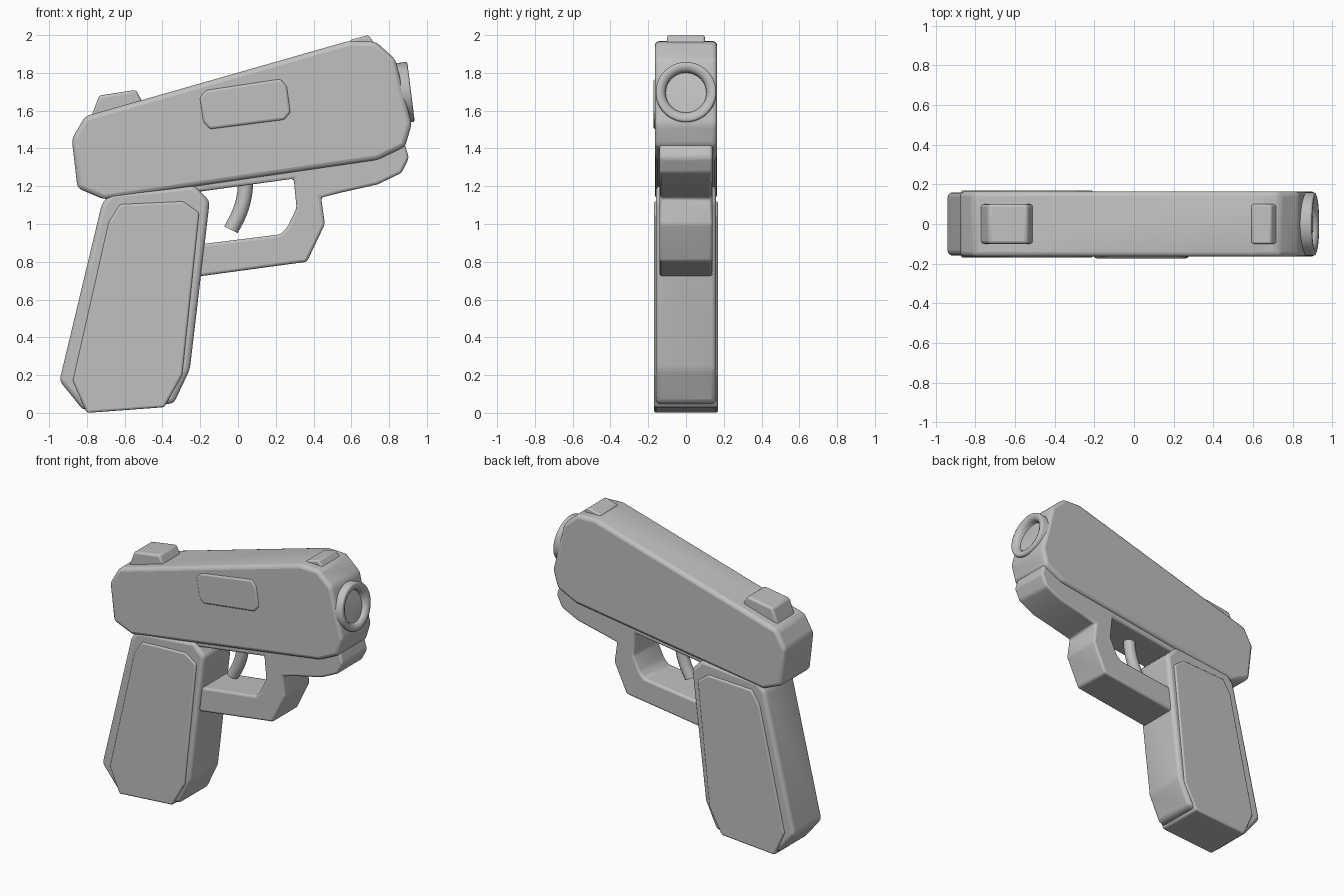
import bpy, bmesh, math

if "Cube" in bpy.data.objects:
    bpy.data.objects.remove(bpy.data.objects["Cube"])

grey = bpy.data.materials.new("plain_grey")
grey.use_nodes = True
colour = (0.53, 0.53, 0.53, 1)
grey.diffuse_color = colour
grey.node_tree.nodes["Principled BSDF"].inputs["Base Color"].default_value = colour


def add_object(name, bm):
    bmesh.ops.recalc_face_normals(bm, faces=bm.faces)
    mesh = bpy.data.meshes.new(name)
    bm.to_mesh(mesh)
    bm.free()
    mesh.materials.append(grey)
    obj = bpy.data.objects.new(name, mesh)
    bpy.context.collection.objects.link(obj)
    return obj


def smooth(obj, angle):
    bpy.ops.object.select_all(action="DESELECT")
    obj.select_set(True)
    bpy.context.view_layer.objects.active = obj
    bpy.ops.object.shade_smooth_by_angle(angle=math.radians(angle))


def slab(name, outline, y0, y1, bevel):
    """Extrude a side outline (x, z) across the width and round its edges."""
    bm = bmesh.new()
    face = bm.faces.new([bm.verts.new((x, y0, z)) for x, z in outline])
    new = bmesh.ops.extrude_face_region(bm, geom=[face])["geom"]
    verts = [v for v in new if isinstance(v, bmesh.types.BMVert)]
    bmesh.ops.translate(bm, verts=verts, vec=(0, y1 - y0, 0))
    obj = add_object(name, bm)
    mod = obj.modifiers.new("rounding", "BEVEL")
    mod.width = bevel
    mod.segments = 3
    mod.limit_method = "ANGLE"
    mod.angle_limit = math.radians(15)
    smooth(obj, 35)
    return obj


# Slide
slab("slide", [(-0.88, 1.45), (-0.81, 1.57), (0.59, 1.97), (0.73, 1.965),
               (0.835, 1.87), (0.875, 1.7), (0.92, 1.53), (0.885, 1.41),
               (0.74, 1.34), (-0.71, 1.13), (-0.85, 1.19)], -0.165, 0.165, 0.025)

# Lower frame with trigger guard
slab("frame_and_guard", [(-0.4, 1.26), (0.5, 1.38), (0.88, 1.43), (0.905, 1.35),
                         (0.865, 1.27), (0.74, 1.21), (0.54, 1.165), (0.44, 1.14),
                         (0.46, 1.0), (0.365, 0.8), (-0.3, 0.71), (-0.3, 0.88),
                         (0.225, 0.945), (0.26, 0.98), (0.31, 1.085), (0.295, 1.24),
                         (-0.25, 1.165), (-0.4, 1.16)], -0.14, 0.14, 0.015)

# Grip and its raised side panels
slab("grip", [(-0.72, 1.11), (-0.67, 1.165), (-0.23, 1.205), (-0.15, 1.12),
              (-0.255, 0.23), (-0.34, 0.05), (-0.82, 0.015), (-0.945, 0.17)],
     -0.16, 0.16, 0.025)
slab("grip_panel", [(-0.625, 1.105), (-0.29, 1.12), (-0.205, 1.06), (-0.295, 0.2),
                    (-0.39, 0.03), (-0.8, 0.0), (-0.875, 0.17), (-0.685, 1.01)],
     -0.17, 0.17, 0.012)

# Ejection cover on the right side only
slab("ejection_cover", [(-0.205, 1.67), (-0.17, 1.71), (0.225, 1.77), (0.26, 1.73),
                        (0.28, 1.59), (0.245, 1.55), (-0.15, 1.5), (-0.185, 1.54)],
     -0.173, -0.1, 0.015)

# Sights
slab("rear_sight", [(-0.78, 1.56), (-0.735, 1.68), (-0.54, 1.71), (-0.505, 1.645)],
     -0.1, 0.1, 0.015)
slab("front_sight", [(0.585, 1.94), (0.595, 1.975), (0.69, 2.0), (0.735, 1.94)],
     -0.1, 0.1, 0.01)

# Barrel: hollow tube turned around its own x axis
profile = [(-0.3, 0), (-0.3, 0.16), (-0.01, 0.16), (-0.003, 0.157), (0, 0.15),
           (0, 0.135), (-0.008, 0.118), (-0.025, 0.108), (-0.2, 0.103), (-0.2, 0)]
bm = bmesh.new()
verts = [bm.verts.new((x, 0, r)) for x, r in profile]
edges = [bm.edges.new(pair) for pair in zip(verts, verts[1:])]
bmesh.ops.spin(bm, geom=verts + edges, cent=(0, 0, 0), axis=(1, 0, 0),
               angle=2 * math.pi, steps=48)
bmesh.ops.remove_doubles(bm, verts=bm.verts, dist=0.0001)
barrel = add_object("barrel", bm)
barrel.location = (0.916, 0, 1.7)
barrel.rotation_euler = (0, math.radians(-7.2), 0)
smooth(barrel, 50)

# Trigger: a curved rod swept along a short path
path = [(0.04, 1.27), (0.035, 1.16), (0.008, 1.06), (-0.037, 0.97)]
curve = bpy.data.curves.new("trigger", "CURVE")
curve.dimensions = "3D"
curve.bevel_depth = 0.04
curve.bevel_resolution = 4
curve.use_fill_caps = True
spline = curve.splines.new("BEZIER")
spline.bezier_points.add(len(path) - 1)
for point, (x, z) in zip(spline.bezier_points, path):
    point.co = (x, 0, z)
    point.handle_left_type = point.handle_right_type = "AUTO"
curve.materials.append(grey)
trigger = bpy.data.objects.new("trigger", curve)
bpy.context.collection.objects.link(trigger)
